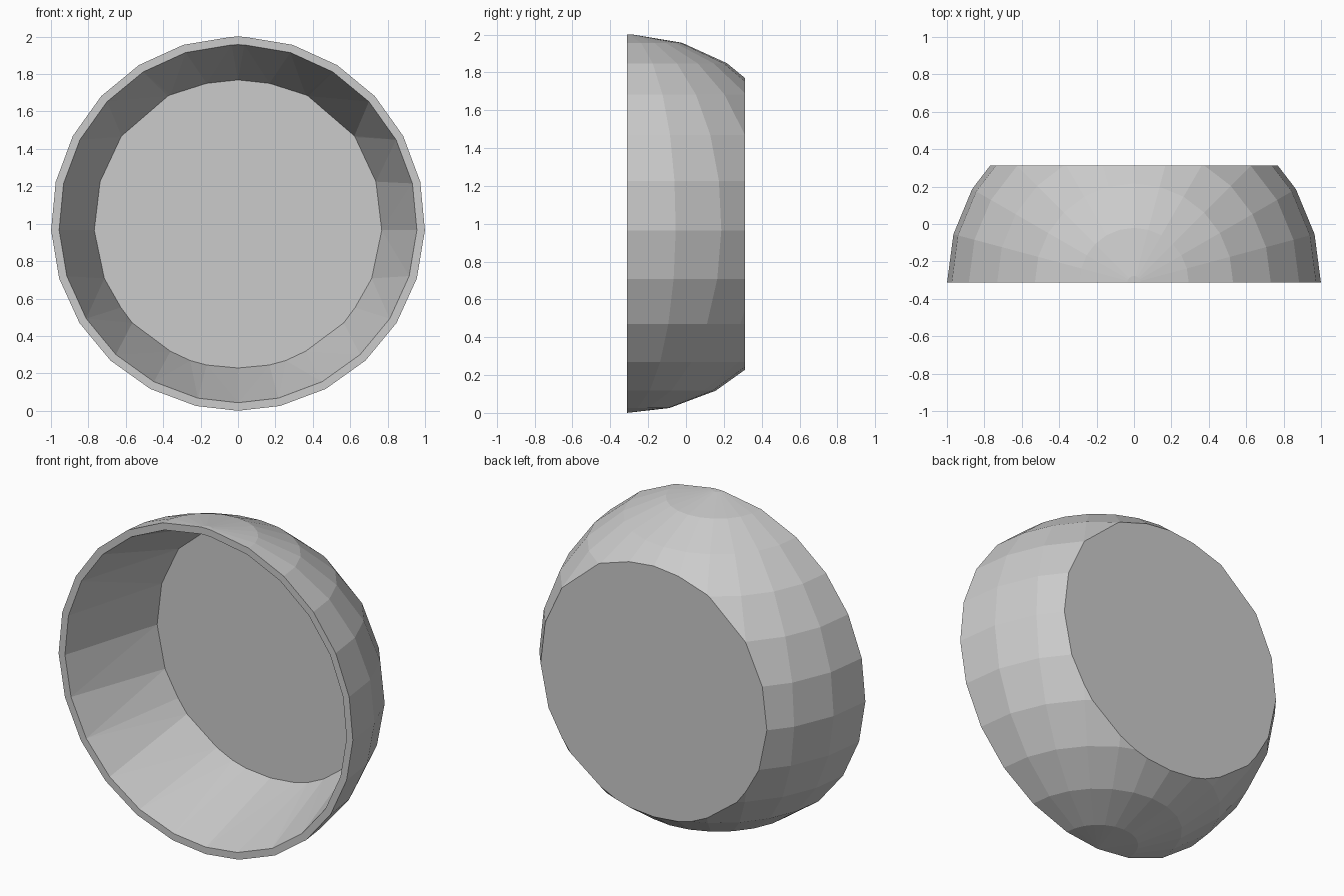
import bpy, bmesh
from math import radians, sin, cos, pi
from mathutils import Vector

if "Cube" in bpy.data.objects:
    bpy.data.objects.remove(bpy.data.objects["Cube"])

FRONT, BACK = -0.313, 0.313
RIM = 0.957
centre = Vector((0, FRONT, 1))

# Half profile of the low-poly dome, rings every 15 degrees
angles = [0] + [2 + 15 * k for k in range(12)] + [180]
profile = [(sin(radians(a)), 1 + cos(radians(a))) for a in angles]

bm = bmesh.new()

# Outer shell: profile spun half a turn around z, open at the front
pts = [bm.verts.new((r, FRONT, z)) for r, z in profile]
edges = [bm.edges.new(p) for p in zip(pts, pts[1:])]
bmesh.ops.spin(bm, geom=pts + edges, cent=centre, axis=(0, 0, 1),
               angle=pi, steps=12)
bmesh.ops.remove_doubles(bm, verts=bm.verts, dist=1e-4)
bmesh.ops.recalc_face_normals(bm, faces=bm.faces)
if sum((f.calc_center_median() - centre).dot(f.normal) for f in bm.faces) < 0:
    bmesh.ops.reverse_faces(bm, faces=bm.faces)

# Flat back: slice the dome and close the hole
bmesh.ops.bisect_plane(bm, geom=bm.verts[:] + bm.edges[:] + bm.faces[:],
                       plane_co=(0, BACK, 0), plane_no=(0, 1, 0), clear_outer=True)
back_loop = [v.co.copy() for v in bm.verts if abs(v.co.y - BACK) < 1e-4]
bmesh.ops.holes_fill(bm, sides=0, edges=[
    e for e in bm.edges if e.is_boundary
    and all(abs(v.co.y - BACK) < 1e-4 for v in e.verts)])

# Front rim: boundary extruded inwards
outer = [e for e in bm.edges if e.is_boundary]
new = bmesh.ops.extrude_edge_only(bm, edges=outer)["geom"]
rim = [g for g in new if isinstance(g, bmesh.types.BMVert)]
for v in rim:
    v.co = centre + (v.co - centre) * RIM
for f in new:
    if isinstance(f, bmesh.types.BMFace):
        f.normal_update()
        if f.normal.y > 0:
            f.normal_flip()

# Tapered inner wall: hull between rim and back outline, caps removed
hull = bmesh.new()
for co in [v.co for v in rim] + back_loop:
    hull.verts.new(co)
bmesh.ops.convex_hull(hull, input=hull.verts)
caps = [f for f in hull.faces
        if max(v.co.y for v in f.verts) - min(v.co.y for v in f.verts) < 1e-3]
bmesh.ops.delete(hull, geom=caps, context='FACES')
for f in hull.faces:
    f.normal_update()
    if f.normal.dot(f.calc_center_median() - centre) > 0:
        f.normal_flip()
wall = bpy.data.meshes.new("inner_wall")
hull.to_mesh(wall)
hull.free()
bm.from_mesh(wall)
bpy.data.meshes.remove(wall)
bmesh.ops.remove_doubles(bm, verts=bm.verts, dist=1e-4)

mesh = bpy.data.meshes.new("hollow_dome_shell")
bm.to_mesh(mesh)
bm.free()
bpy.context.collection.objects.link(bpy.data.objects.new("hollow_dome_shell", mesh))
